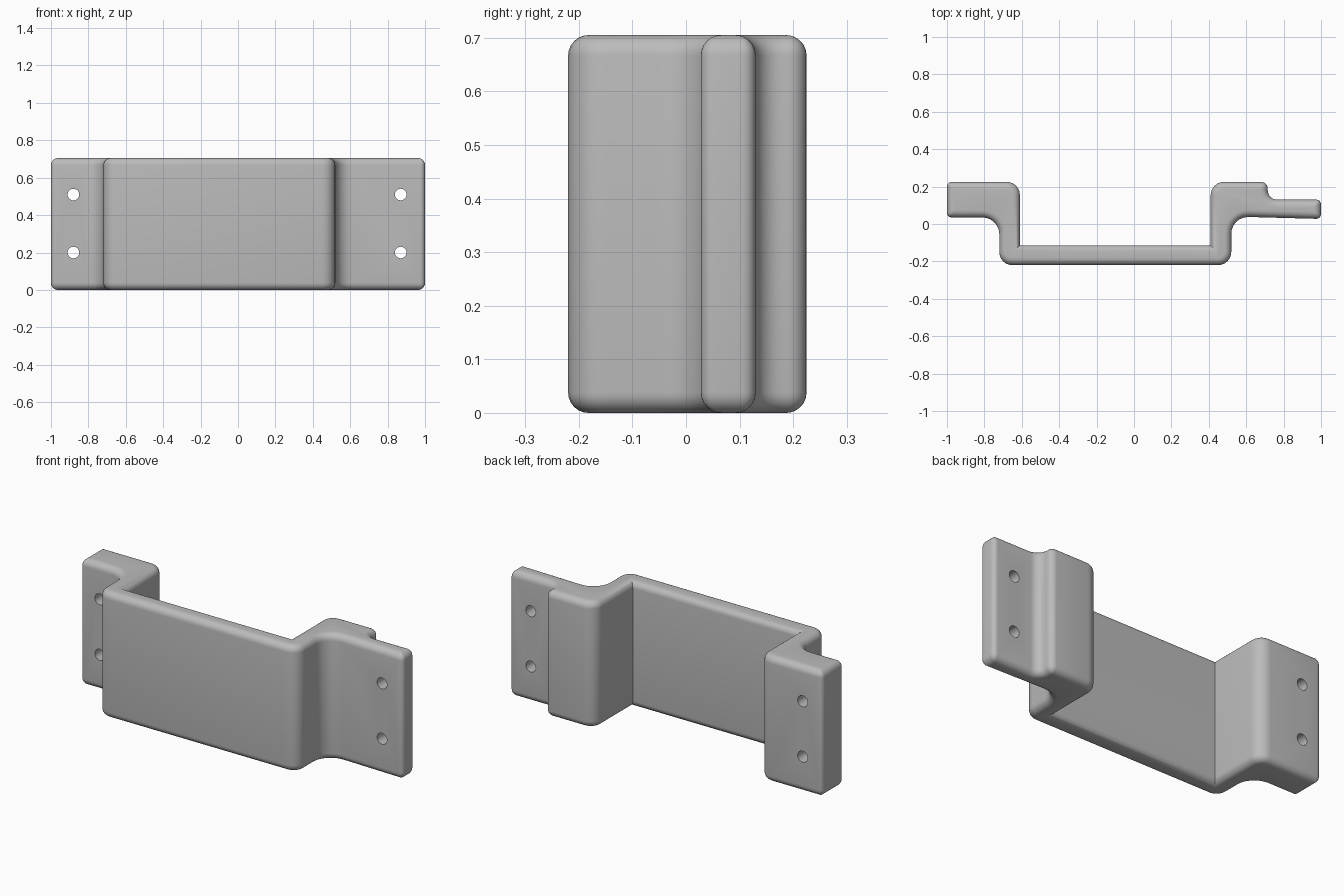
import bpy, bmesh, math
from mathutils import Vector

HEIGHT, RIM = 0.705, 0.038

# Bracket outline seen from above, counter-clockwise: x, y, corner radius
OUTLINE = [
    (-1.0, 0.035, 0.025), (-0.72, 0.035, 0.09), (-0.72, -0.22, 0.07),
    (0.52, -0.22, 0.07), (0.52, 0.04, 0.09), (1.0, 0.027, 0.025),
    (1.0, 0.13, 0.025), (0.715, 0.13, 0.05), (0.715, 0.225, 0.035),
    (0.41, 0.225, 0.07), (0.41, -0.115, 0), (-0.61, -0.115, 0),
    (-0.61, 0.225, 0.07), (-1.0, 0.225, 0.025),
]


def rounded_outline(inset, steps=6):
    """Inset the outline and round its corners, with a constant point count."""
    pts = [Vector(c[:2]) for c in OUTLINE]
    result = []
    for i, (x, y, radius) in enumerate(OUTLINE):
        p = pts[i]
        a = (p - pts[i - 1]).normalized()
        b = (pts[(i + 1) % len(pts)] - p).normalized()
        na, nb = Vector((-a.y, a.x)), Vector((-b.y, b.x))
        p = p + (na + nb) * inset / (1 + na.dot(nb))
        if radius == 0:
            result.append(p)
            continue
        turn = a.cross(b)
        side = 1 if turn > 0 else -1
        r = max(radius - side * inset, 0.006)
        angle = math.atan2(turn, a.dot(b))
        start = p - a * r * math.tan(abs(angle) / 2)
        centre = start + na * side * r
        base = math.atan2(start.y - centre.y, start.x - centre.x)
        for k in range(steps + 1):
            t = base + angle * k / steps
            result.append(centre + Vector((math.cos(t), math.sin(t))) * r)
    return result


def make_bracket(mat):
    # Rounded rims: each layer is (inset, height)
    arc = [k * math.pi / 12 for k in range(7)]
    lower = [(RIM * (1 - math.sin(t)), RIM * (1 - math.cos(t))) for t in arc]
    layers = lower + [(d, HEIGHT - z) for d, z in reversed(lower)]
    bm = bmesh.new()
    rings = [[bm.verts.new((p.x, p.y, z)) for p in rounded_outline(d)]
             for d, z in layers]
    for low, high in zip(rings, rings[1:]):
        for i in range(len(low)):
            j = (i + 1) % len(low)
            bm.faces.new((low[i], low[j], high[j], high[i]))
    bm.faces.new(list(reversed(rings[0])))
    bm.faces.new(rings[-1])
    mesh = bpy.data.meshes.new("mounting_bracket")
    bm.to_mesh(mesh)
    bm.free()
    mesh.materials.append(mat)
    obj = bpy.data.objects.new("mounting_bracket", mesh)
    bpy.context.collection.objects.link(obj)
    return obj


def drill(obj, x, z):
    # Screw hole running front to back
    bpy.ops.mesh.primitive_cylinder_add(
        vertices=32, radius=0.031, depth=1, location=(x, 0, z),
        rotation=(math.pi / 2, 0, 0))
    cutter = bpy.context.object
    cutter.name = "hole_cutter"
    cutter.hide_render = True
    mod = obj.modifiers.new("screw_hole", "BOOLEAN")
    mod.operation, mod.solver, mod.object = "DIFFERENCE", "EXACT", cutter
    bpy.context.view_layer.objects.active = obj
    bpy.ops.object.modifier_apply(modifier=mod.name)
    bpy.data.objects.remove(cutter, do_unlink=True)


if "Cube" in bpy.data.objects:
    bpy.data.objects.remove(bpy.data.objects["Cube"], do_unlink=True)

grey = bpy.data.materials.new("plain_grey")
grey.use_nodes = True
colour = (0.5, 0.5, 0.5, 1)
grey.diffuse_color = colour
grey.node_tree.nodes["Principled BSDF"].inputs["Base Color"].default_value = colour

bracket = make_bracket(grey)
for x in (-0.88, 0.87):
    for z in (0.2, 0.51):
        drill(bracket, x, z)

bpy.ops.object.select_all(action="DESELECT")
bracket.select_set(True)
bpy.context.view_layer.objects.active = bracket
bpy.ops.object.shade_smooth_by_angle(angle=math.radians(35))
